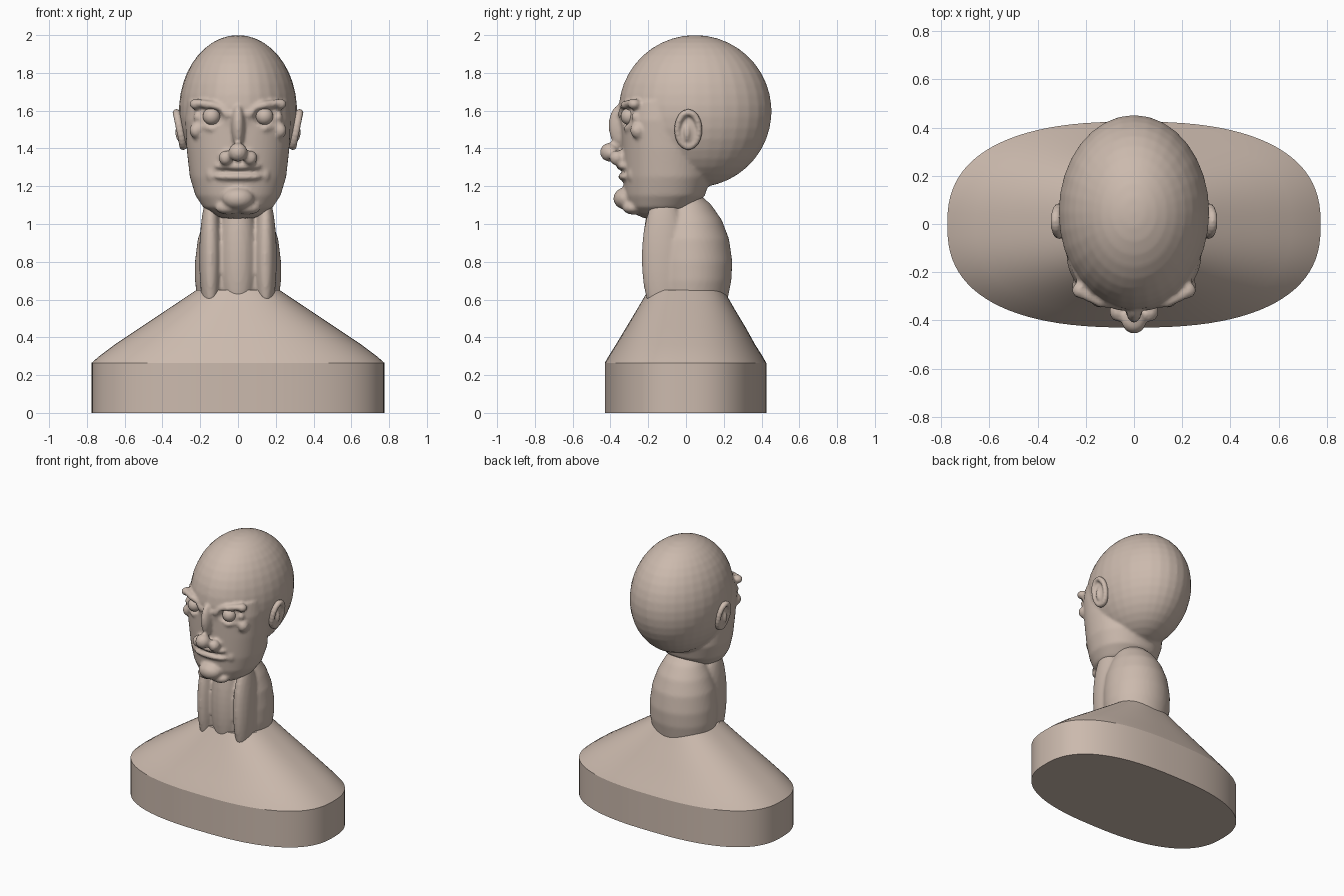
import bpy, bmesh, math
from mathutils import Matrix, Vector

if "Cube" in bpy.data.objects:
    bpy.data.objects.remove(bpy.data.objects["Cube"])

clay = bpy.data.materials.new("warm clay")
clay.use_nodes = True
clay.diffuse_color = (0.60, 0.49, 0.42, 1)
clay.node_tree.nodes["Principled BSDF"].inputs["Base Color"].default_value = clay.diffuse_color


def ball(bm, centre, radii):
    """Ellipsoid with detail to suit its size."""
    detail = 32 if max(radii) > .2 else 20 if max(radii) > .045 else 12
    m = Matrix.Translation(centre) @ Matrix.Diagonal((*radii, 1))
    bmesh.ops.create_uvsphere(bm, u_segments=detail, v_segments=detail * 2 // 3,
                              radius=1, matrix=m)


def pair(bm, centre, radii):
    """Mirrored pair of ellipsoids."""
    x, y, z = centre
    ball(bm, (x, y, z), radii)
    ball(bm, (-x, y, z), radii)


def rope(bm, points, radius, steps=4):
    """Mirrored roll of overlapping balls along a path."""
    for a, b in zip(points, points[1:]):
        for i in range(steps):
            pair(bm, Vector(a).lerp(Vector(b), i / steps), (radius,) * 3)
    pair(bm, points[-1], (radius,) * 3)


def loft(bm, rings, power=2.0, sides=64):
    """Skin closed rings, each given as z, half width, front y, back y."""
    loops = []
    for z, hx, front, back in rings:
        mid, hy = (front + back) / 2, (back - front) / 2
        loop = []
        for i in range(sides):
            c, s = math.cos(math.tau * i / sides), math.sin(math.tau * i / sides)
            u = math.copysign(abs(c) ** (2 / power), c)
            v = math.copysign(abs(s) ** (2 / power), s)
            loop.append(bm.verts.new((u * hx, mid + v * hy, z)))
        loops.append(loop)
    for low, high in zip(loops, loops[1:]):
        for i in range(sides):
            j = (i + 1) % sides
            bm.faces.new((low[i], low[j], high[j], high[i]))
    bm.faces.new(loops[0][::-1])
    bm.faces.new(loops[-1])


def finish(bm, name):
    mesh = bpy.data.meshes.new(name)
    bm.to_mesh(mesh)
    bm.free()
    obj = bpy.data.objects.new(name, mesh)
    bpy.context.collection.objects.link(obj)
    mesh.materials.append(clay)
    mesh.shade_smooth()
    bpy.ops.object.select_all(action='DESELECT')
    obj.select_set(True)
    bpy.context.view_layer.objects.active = obj
    return obj


def fuse(obj, voxel):
    """Melt overlapping shapes into one sculpted skin."""
    remesh = obj.modifiers.new("fuse", 'REMESH')
    remesh.mode = 'VOXEL'
    remesh.voxel_size = voxel
    remesh.use_smooth_shade = True
    bpy.ops.object.modifier_apply(modifier=remesh.name)
    obj.modifiers.new("soften", 'SMOOTH').iterations = 2


def press_socket(obj, centre, radii):
    """Push the skin inside an ellipsoid back onto its rear wall."""
    for v in obj.data.vertices:
        x, y, z = ((v.co[k] - centre[k]) / radii[k] for k in range(3))
        if x * x + y * y + z * z < 1:
            v.co.y = centre[1] + radii[1] * math.sqrt(1 - x * x - z * z)


# Shoulders and plinth
bm = bmesh.new()
loft(bm, [(0, .775, -.43, .425), (.265, .775, -.43, .425), (.30, .735, -.41, .405),
          (.36, .655, -.372, .367), (.45, .52, -.318, .317), (.55, .37, -.258, .257),
          (.65, .22, -.2, .2)], power=2.5, sides=96)
finish(bm, "shoulders")
bpy.ops.object.shade_smooth_by_angle(angle=math.radians(25))

# Neck with throat and front muscles
bm = bmesh.new()
loft(bm, [(.5, .19, -.15, .2), (.6, .215, -.18, .22), (.7, .228, -.19, .24),
          (.8, .228, -.195, .245), (.92, .213, -.19, .228), (1.02, .18, -.16, .19),
          (1.1, .14, -.12, .135), (1.16, .09, -.05, .07)])
ball(bm, (0, -.13, .83), (.1, .1, .36))
pair(bm, (.145, -.12, .82), (.06, .115, .34))
fuse(finish(bm, "neck"), .013)

# Head: skull and jaw
bm = bmesh.new()
ball(bm, (0, .048, 1.597), (.313, .405, .403))
loft(bm, [(1.03, .08, -.22, -.06), (1.05, .13, -.265, -.02), (1.09, .185, -.305, .04),
          (1.15, .225, -.325, .1), (1.25, .255, -.335, .13), (1.4, .272, -.34, .12),
          (1.55, .28, -.345, .1), (1.65, .27, -.33, .1)], power=2.15)
# Chin and lips
ball(bm, (0, -.315, 1.135), (.085, .07, .06))
pair(bm, (.05, -.28, 1.085), (.07, .055, .035))
ball(bm, (0, -.315, 1.25), (.13, .045, .024))
ball(bm, (0, -.32, 1.305), (.125, .05, .024))
pair(bm, (.14, -.28, 1.26), (.03, .03, .04))
# Nose
ball(bm, (0, -.345, 1.52), (.036, .065, .115))
ball(bm, (0, -.405, 1.38), (.05, .05, .05))
pair(bm, (.065, -.365, 1.35), (.038, .042, .04))
# Brows, lower lids and outer cheek bags
rope(bm, [(.055, -.34, 1.58), (.09, -.33, 1.61), (.14, -.325, 1.63), (.21, -.29, 1.64)], .022)
pair(bm, (.225, -.275, 1.635), (.033, .035, .028))
rope(bm, [(.085, -.315, 1.53), (.14, -.315, 1.505), (.2, -.275, 1.52)], .016)
pair(bm, (.222, -.255, 1.495), (.036, .042, .042))
pair(bm, (.215, -.265, 1.565), (.02, .025, .03))
head = finish(bm, "head")
fuse(head, .011)

# Eye sockets and eyeballs
for side, name in ((1, "left_eye"), (-1, "right_eye")):
    press_socket(head, (side * .14, -.345, 1.565), (.058, .06, .048))
    bm = bmesh.new()
    ball(bm, (side * .14, -.3, 1.57), (.046, .046, .046))
    finish(bm, name)

# Ears: rolled rim around a shallow bowl, leaning in at the lobe
for side, name in ((1, "left_ear"), (-1, "right_ear")):
    bm = bmesh.new()
    for i in range(24):
        t = math.tau * i / 24
        z = .09 * math.sin(t)
        ball(bm, (side * (.308 + z * .2), .012 + .057 * math.cos(t), 1.5 + z), (.022, .019, .019))
    ball(bm, (side * .3, .012, 1.5), (.02, .055, .085))
    ball(bm, (side * .305, .005, 1.485), (.027, .022, .05))
    fuse(finish(bm, name), .008)
